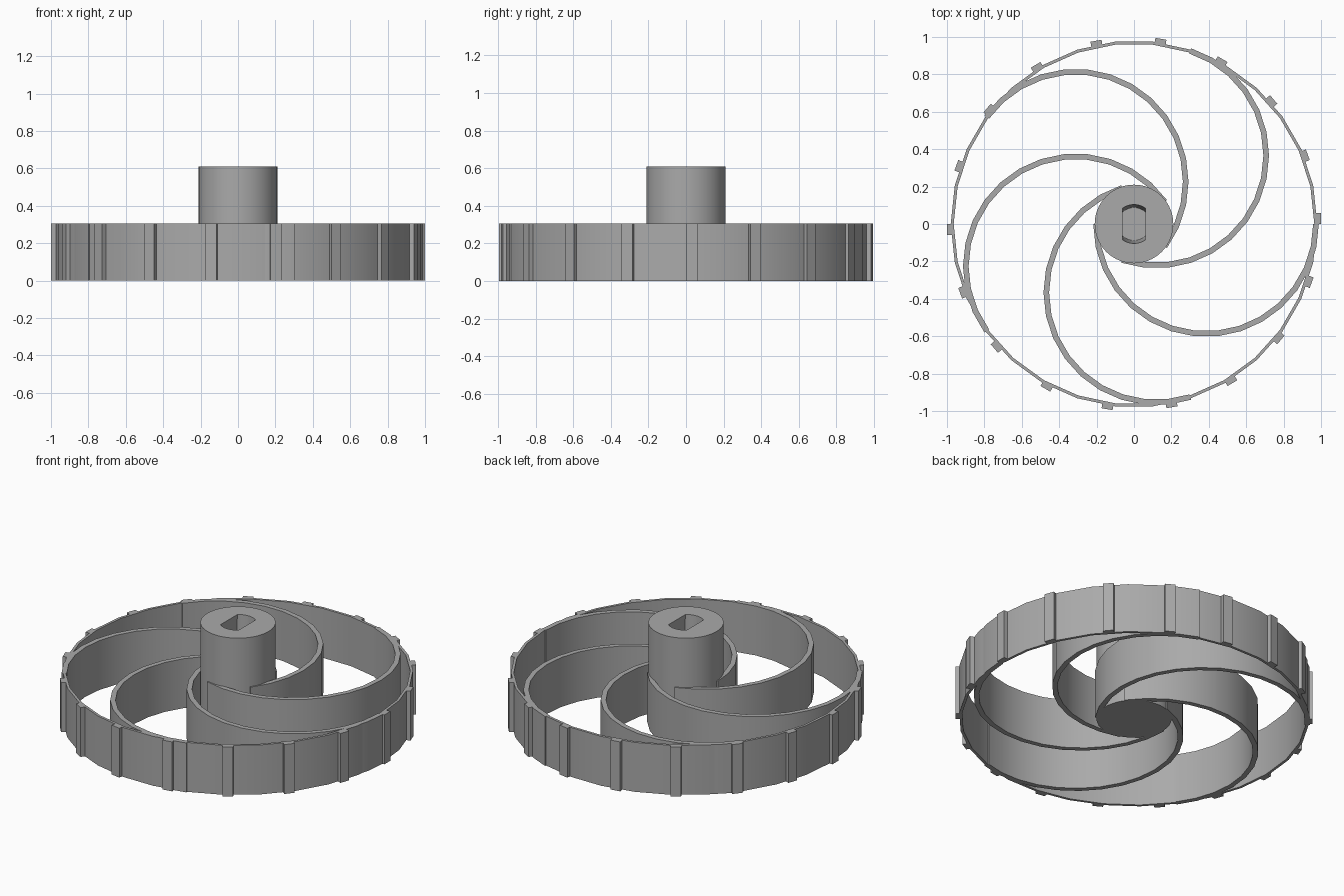
import bpy, bmesh
from math import sin, cos, pi, radians, sqrt
from mathutils import Matrix

cube = bpy.data.objects.get("Cube")
if cube:
    bpy.data.objects.remove(cube)

grey = bpy.data.materials.new("plain grey")
grey.use_nodes = True
GREY = (0.4, 0.4, 0.4, 1)
grey.diffuse_color = GREY
grey.node_tree.nodes["Principled BSDF"].inputs["Base Color"].default_value = GREY

H = 0.305           # height of the wheel; the hub is twice as tall
STEP = radians(12)  # facet angle of the rim and spokes


def finish(name, bm, smooth=True):
    bmesh.ops.recalc_face_normals(bm, faces=bm.faces)
    mesh = bpy.data.meshes.new(name)
    bm.to_mesh(mesh)
    bm.free()
    mesh.materials.append(grey)
    ob = bpy.data.objects.new(name, mesh)
    bpy.context.collection.objects.link(ob)
    if smooth:
        bpy.ops.object.select_all(action='DESELECT')
        ob.select_set(True)
        bpy.context.view_layer.objects.active = ob
        bpy.ops.object.shade_smooth_by_angle(angle=radians(30))
    return ob


def arc_band(name, r_in, r_out, start, steps, closed, matrix=Matrix()):
    """Band of rectangular section swept around an arc."""
    bm = bmesh.new()
    rings = []
    for i in range(steps if closed else steps + 1):
        a = start + i * STEP
        rings.append([bm.verts.new(matrix @ Matrix.Translation((r * cos(a), r * sin(a), z)).translation)
                      for r, z in ((r_in, 0), (r_out, 0), (r_out, H), (r_in, H))])
    pairs = list(zip(rings, rings[1:]))
    if closed:
        pairs.append((rings[-1], rings[0]))
    else:
        bm.faces.new(rings[0])
        bm.faces.new(rings[-1])
    for a, b in pairs:
        for k in range(4):
            n = (k + 1) % 4
            bm.faces.new((a[k], a[n], b[n], b[k]))
    return finish(name, bm)


# Rim
arc_band("rim", 0.964, 0.98, 0, 30, True)

# Curved spokes: half circles tangent to the hub and to the rim
for i in range(5):
    turn = Matrix.Rotation(i * 2 * pi / 5, 4, 'Z') @ Matrix.Translation((0.385, 0, 0))
    arc_band(f"spoke_{i + 1}", 0.573, 0.603, pi, 15, False, turn)

# Tread bars around the rim
for i in range(18):
    bm = bmesh.new()
    bmesh.ops.create_cube(bm, size=1, matrix=Matrix.Rotation(radians(20 * i), 4, 'Z')
                          @ Matrix.Translation((0.985, 0.03, H / 2))
                          @ Matrix.Diagonal((0.03, 0.06, H, 1)))
    finish(f"tread_bar_{i + 1}", bm, False)

# Hub
bm = bmesh.new()
bmesh.ops.create_cone(bm, cap_ends=True, segments=96, radius1=0.21, radius2=0.21,
                      depth=2 * H, matrix=Matrix.Translation((0, 0, H)))
hub = finish("hub", bm, False)


# Shaft socket cutter: flat sides, rounded ends that taper with depth
def socket_outline(radius, half_width=0.062, n=12):
    edge = math_edge = sqrt(radius ** 2 - half_width ** 2)
    pts = []
    for side in (1, -1):
        for k in range(n + 1):
            x = side * half_width * (1 - 2 * k / n)
            pts.append((x, side * sqrt(radius ** 2 - x * x)))
    return pts


bm = bmesh.new()
low = [bm.verts.new((x, y, H)) for x, y in socket_outline(0.088)]
high = [bm.verts.new((x, y, 2 * H + 0.005)) for x, y in socket_outline(0.104)]
bm.faces.new(low)
bm.faces.new(high)
for k in range(len(low)):
    n = (k + 1) % len(low)
    bm.faces.new((low[k], low[n], high[n], high[k]))
cutter = finish("socket_cutter", bm, False)

cut = hub.modifiers.new("socket", 'BOOLEAN')
cut.operation = 'DIFFERENCE'
cut.solver = 'EXACT'
cut.object = cutter
bpy.ops.object.select_all(action='DESELECT')
hub.select_set(True)
bpy.context.view_layer.objects.active = hub
bpy.ops.object.modifier_apply(modifier=cut.name)
bpy.data.objects.remove(cutter)
bpy.ops.object.shade_smooth_by_angle(angle=radians(30))
